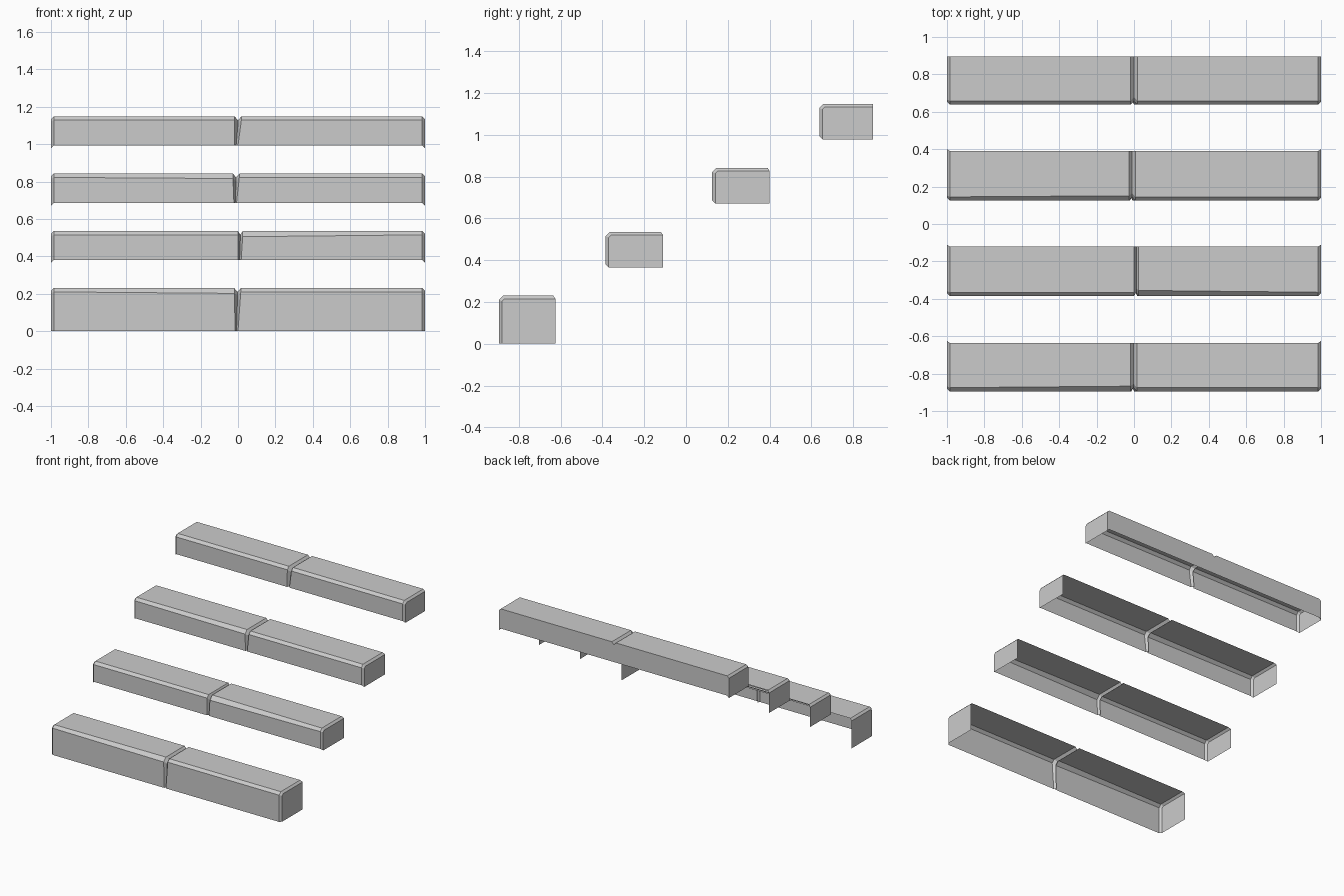
import bpy, bmesh

if "Cube" in bpy.data.objects:
    bpy.data.objects.remove(bpy.data.objects["Cube"])

C = 0.015   # edge bevel
D = 0.02    # joint groove depth


def section(bm, x, f, k, b, t, inset=0.0, ch=0.02, top_x=None, closed=False):
    """One cross-section of the tread: riser, chamfer, top, optional back wall."""
    tx = x if top_x is None else top_x
    f, t = f + inset, t - inset
    pts = [(x, f, b), (tx, f, t - ch), (tx, f + ch, t), (tx, k, t)]
    if closed:
        pts.append((tx, k, b))
    return [bm.verts.new(p) for p in pts]


def step(name, f, k, b, t, left, right, chips=(0.02, 0.02), closed=False):
    """left/right = (x at bottom, x at top) of the two sides of the stone joint."""
    bm = bmesh.new()
    kt = k if closed else k - 0.01
    eb = max(b - C, 0)
    mid = [(left[i] + right[i]) / 2 for i in (0, 1)]
    rows = [
        section(bm, -1, f, k, eb, t, C, 0.012, closed=closed),
        section(bm, -1 + C, f, kt, b, t, closed=closed),
        section(bm, left[0], f, kt, b, t, 0, chips[0], left[1], closed),
        section(bm, mid[0], f, kt, b, t, D, 0.02, mid[1], closed),
        section(bm, right[0], f, kt, b, t, 0, chips[1], right[1], closed),
        section(bm, 1 - C, f, kt, b, t, closed=closed),
        section(bm, 1, f, k, eb, t, C, 0.012, closed=closed),
    ]
    # back wall stays flat across the joint and ends
    for r0, r1 in zip(rows, rows[1:]):
        for i in range(len(r0) - 1):
            bm.faces.new((r0[i], r1[i], r1[i + 1], r0[i + 1]))
    # end panels
    for r, x in ((rows[0], -1), (rows[-1], 1)):
        loop = r if closed else r + [bm.verts.new((x, k, eb))]
        bm.faces.new(loop if x > 0 else loop[::-1])
    bmesh.ops.recalc_face_normals(bm, faces=bm.faces)
    # open shell: make sure tops face upward
    top = max(bm.faces, key=lambda q: q.calc_area() * abs(q.normal.z))
    if top.normal.z < 0:
        bmesh.ops.reverse_faces(bm, faces=bm.faces)
    me = bpy.data.meshes.new(name)
    bm.to_mesh(me)
    bm.free()
    ob = bpy.data.objects.new(name, me)
    bpy.context.collection.objects.link(ob)


# four stone steps, bottom to top
step("step_1", -0.895, -0.625, 0.0, 0.23,
     (-0.015, -0.02), (0.0, 0.015), (0.028, 0.02))
step("step_2", -0.385, -0.11, 0.38, 0.535,
     (0.0, 0.0), (0.017, 0.025), (0.02, 0.03))
step("step_3", 0.125, 0.40, 0.685, 0.842,
     (-0.022, -0.027), (-0.008, 0.007), (0.026, 0.02))
step("step_4", 0.638, 0.895, 0.993, 1.148,
     (-0.02, -0.018), (0.0, 0.018), closed=True)
